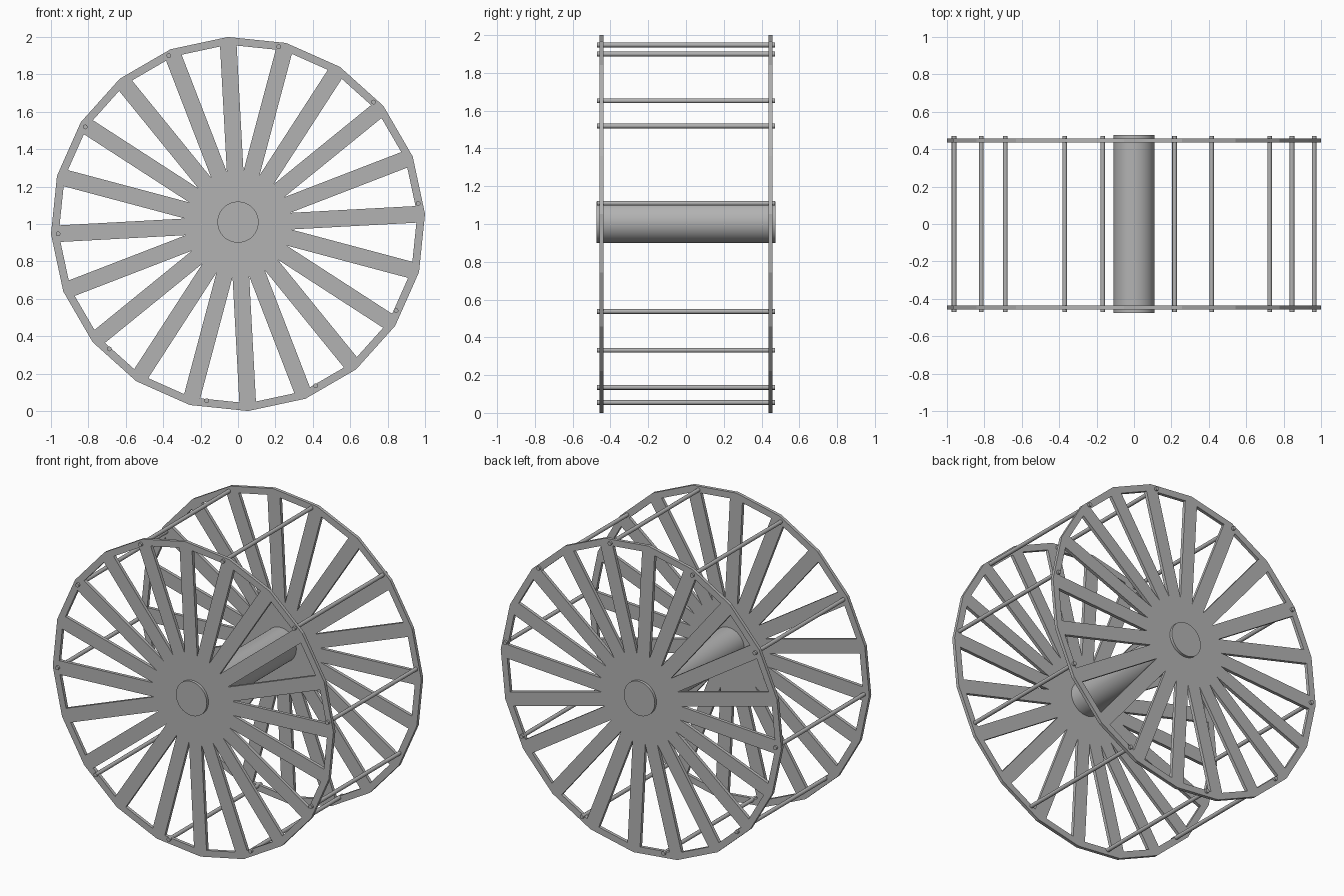
import bpy, bmesh, math
from mathutils import Vector

cube = bpy.data.objects.get("Cube")
if cube:
    bpy.data.objects.remove(cube, do_unlink=True)

grey = bpy.data.materials.new("plain grey")
grey.use_nodes = True
colour = (0.45, 0.45, 0.45, 1)
grey.diffuse_color = colour
grey.node_tree.nodes["Principled BSDF"].inputs["Base Color"].default_value = colour

SPOKES = 20
STEP = math.tau / SPOKES
HALF = STEP / 2
START = math.radians(3.1)
RADIUS = 1.0014
RIM = 0.041           # rim band width
SPOKE_HALF = 0.0445   # half the spoke width
THICK = 0.021
WHEEL_Y = 0.447


def wheel(name, y):
    """Spoked polygon wheel: flat sheet with wedge openings, then extruded."""
    bm = bmesh.new()
    inner = RADIUS * math.cos(HALF) - RIM
    reach = (inner - SPOKE_HALF * math.sin(HALF)) / math.cos(HALF)

    def point(k, along, across):
        a = START + k * STEP
        return bm.verts.new((along * math.cos(a) - across * math.sin(a), y - THICK / 2,
                             1 + along * math.sin(a) + across * math.cos(a)))

    centre = bm.verts.new((0, y - THICK / 2, 1))
    outer = [point(k, RADIUS, 0) for k in range(SPOKES)]
    left = [point(k, reach, SPOKE_HALF) for k in range(SPOKES)]
    right = [point(k, reach, -SPOKE_HALF) for k in range(SPOKES)]
    tip = [point(k, SPOKE_HALF / math.tan(HALF), SPOKE_HALF) for k in range(SPOKES)]
    for k in range(SPOKES):
        n = (k + 1) % SPOKES
        bm.faces.new((centre, tip[k - 1], right[k], outer[k], left[k], tip[k]))
        bm.faces.new((outer[k], outer[n], right[n], left[k]))
    result = bmesh.ops.extrude_face_region(bm, geom=bm.faces[:])
    moved = [g for g in result["geom"] if isinstance(g, bmesh.types.BMVert)]
    bmesh.ops.translate(bm, verts=moved, vec=Vector((0, THICK, 0)))
    bmesh.ops.recalc_face_normals(bm, faces=bm.faces[:])
    mesh = bpy.data.meshes.new(name)
    bm.to_mesh(mesh)
    bm.free()
    mesh.materials.append(grey)
    obj = bpy.data.objects.new(name, mesh)
    bpy.context.collection.objects.link(obj)


def bar(name, x, z, radius, length, sides):
    """Round bar lying along y."""
    bpy.ops.mesh.primitive_cylinder_add(vertices=sides, radius=radius, depth=length,
                                        location=(x, 0, z), rotation=(math.pi / 2, 0, 0))
    obj = bpy.context.object
    obj.name = name
    obj.data.materials.append(grey)
    bpy.ops.object.shade_smooth_by_angle()


# Two side wheels
wheel("front_wheel", -WHEEL_Y)
wheel("back_wheel", WHEEL_Y)

# Axle through the middle
bar("axle", 0, 1.01, 0.11, 0.95, 64)

# Thin rods joining the rims
rods = [(0.963, 1.11), (0.725, 1.652), (0.217, 1.948), (-0.37, 1.9), (-0.817, 1.519),
        (-0.962, 0.947), (-0.688, 0.332), (-0.167, 0.055), (0.415, 0.135), (0.845, 0.537)]
for i, (x, z) in enumerate(rods):
    bar(f"cross_rod_{i + 1}", x, z, 0.0125, 0.942, 16)
